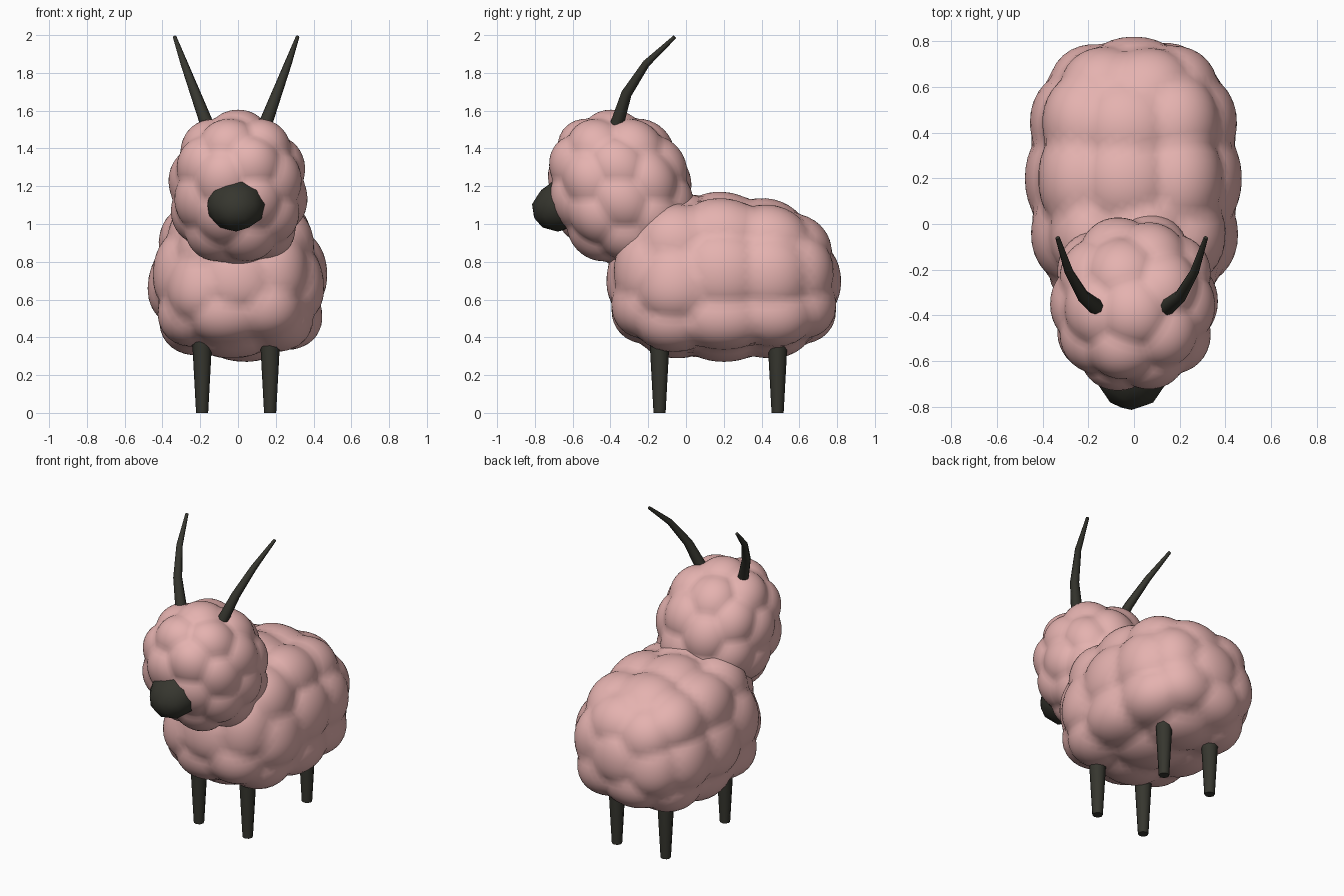
import bpy, bmesh, math
from mathutils import Vector

if "Cube" in bpy.data.objects:
    bpy.data.objects.remove(bpy.data.objects["Cube"])


def material(name, rgb):
    m = bpy.data.materials.new(name)
    m.diffuse_color = (*rgb, 1)
    m.use_nodes = True
    m.node_tree.nodes["Principled BSDF"].inputs["Base Color"].default_value = m.diffuse_color
    return m


WOOL = material("pink wool", (0.78, 0.445, 0.43))
DARK = material("dark horn", (0.037, 0.037, 0.028))


def finish(name, bm, mat, angle=180):
    bmesh.ops.recalc_face_normals(bm, faces=bm.faces)
    me = bpy.data.meshes.new(name)
    bm.to_mesh(me)
    bm.free()
    me.materials.append(mat)
    ob = bpy.data.objects.new(name, me)
    bpy.context.collection.objects.link(ob)
    for o in bpy.context.selected_objects:
        o.select_set(False)
    ob.select_set(True)
    bpy.context.view_layer.objects.active = ob
    bpy.ops.object.shade_smooth_by_angle(angle=math.radians(angle))
    return ob


def shell(d, half, power):
    """Point of a rounded box (superellipsoid) in direction d."""
    q = Vector(d[i] / half[i] for i in range(3))
    return d / sum(abs(c) ** power for c in q) ** (1 / power)


def woolly(name, centre, half, power, seeds, radius, amp, warp):
    """Rounded body covered in puffs, one puff around each seed direction."""
    base = [h - amp for h in half]
    centres = [shell(s.normalized(), base, power) for s in seeds]
    bm = bmesh.new()
    bmesh.ops.create_icosphere(bm, subdivisions=5, radius=1)
    for v in bm.verts:
        d = Vector(v.co[i] * half[i] for i in range(3)).normalized()
        p = shell(d, base, power)
        near = min((p - c).length for c in centres)
        n = Vector(p[i] / half[i] ** 2 for i in range(3)).normalized()
        p = p + n * amp * (1 - min(near / radius, 1.3) ** 2)
        v.co = warp(p) + Vector(centre)
    return finish(name, bm, WOOL)


# body: rings of puffs along its length, narrower and lower towards the top back
rings = [(-0.60, 0.0, 1, 0), (-0.52, 0.27, 6, 0.3), (-0.31, 0.42, 8, 0.1),
         (0.0, 0.45, 8, -0.1), (0.31, 0.42, 8, -0.1), (0.52, 0.27, 6, 0.3), (0.60, 0.0, 1, 0)]
seeds = []
for y, r, n, turn in rings:
    for k in range(n):
        a = 2 * math.pi * k / n + turn
        seeds.append(Vector((r * math.sin(a), y, r * math.cos(a))))


def body_warp(p):
    top = max(p.z, 0)
    return Vector((p.x * (1 - 0.16 * p.z), p.y * (1 - 0.12 * p.z), p.z - 0.15 * top * p.y))


woolly("wool_body", (0, 0.2, 0.72), (0.475, 0.62, 0.45), 2.75, seeds, 0.185, 0.05, body_warp)

# head: evenly spread puffs
bm = bmesh.new()
bmesh.ops.create_icosphere(bm, subdivisions=1, radius=1)
seeds = [v.co.copy() for v in bm.verts] + [f.calc_center_median() for f in bm.faces]
bm.free()


def head_warp(p):
    return Vector((p.x, p.y - 0.12 * p.z, p.z))


woolly("wool_head", (0, -0.345, 1.18), (0.37, 0.39, 0.425), 2.2, seeds, 0.14, 0.037, head_warp)

# snout: chin pushed forward
bm = bmesh.new()
bmesh.ops.create_icosphere(bm, subdivisions=2, radius=1)
for v in bm.verts:
    x, y, z = v.co
    v.co = (0.16 * x - 0.01, -0.645 + 0.17 * y + 0.035 * z, 1.105 + 0.145 * z)
finish("snout", bm, DARK)


def tube(name, path, sides=8):
    """Tapered tube through (point, radius) pairs."""
    bm = bmesh.new()
    loops = []
    for i, (p, r) in enumerate(path):
        a, b = path[max(i - 1, 0)][0], path[min(i + 1, len(path) - 1)][0]
        t = (Vector(b) - Vector(a)).normalized()
        u = t.cross(Vector((1, 0, 0))).normalized()
        w = t.cross(u)
        loops.append([bm.verts.new(Vector(p) + r * (math.cos(k * math.tau / sides) * u
                      + math.sin(k * math.tau / sides) * w)) for k in range(sides)])
    for l, m in zip(loops, loops[1:]):
        for k in range(sides):
            j = (k + 1) % sides
            bm.faces.new((l[k], l[j], m[j], m[k]))
    bm.faces.new(loops[0])
    bm.faces.new(loops[-1])
    return finish(name, bm, DARK, 50)


# horns and legs, mirrored
for side, s in (("left", -1), ("right", 1)):
    x = -0.01
    tube(side + "_horn", [((x + s * 0.155, -0.365, 1.53), 0.036),
                          ((x + s * 0.215, -0.315, 1.69), 0.028),
                          ((x + s * 0.275, -0.21, 1.85), 0.02),
                          ((x + s * 0.325, -0.06, 1.99), 0.01)])
    for end, y in (("front", -0.14), ("back", 0.485)):
        c = x + s * 0.18
        tube(f"{end}_{side}_leg", [((c, y, 0), 0.032), ((c, y, 0.33), 0.05),
                                   ((c, y, 0.38), 0.05)])
